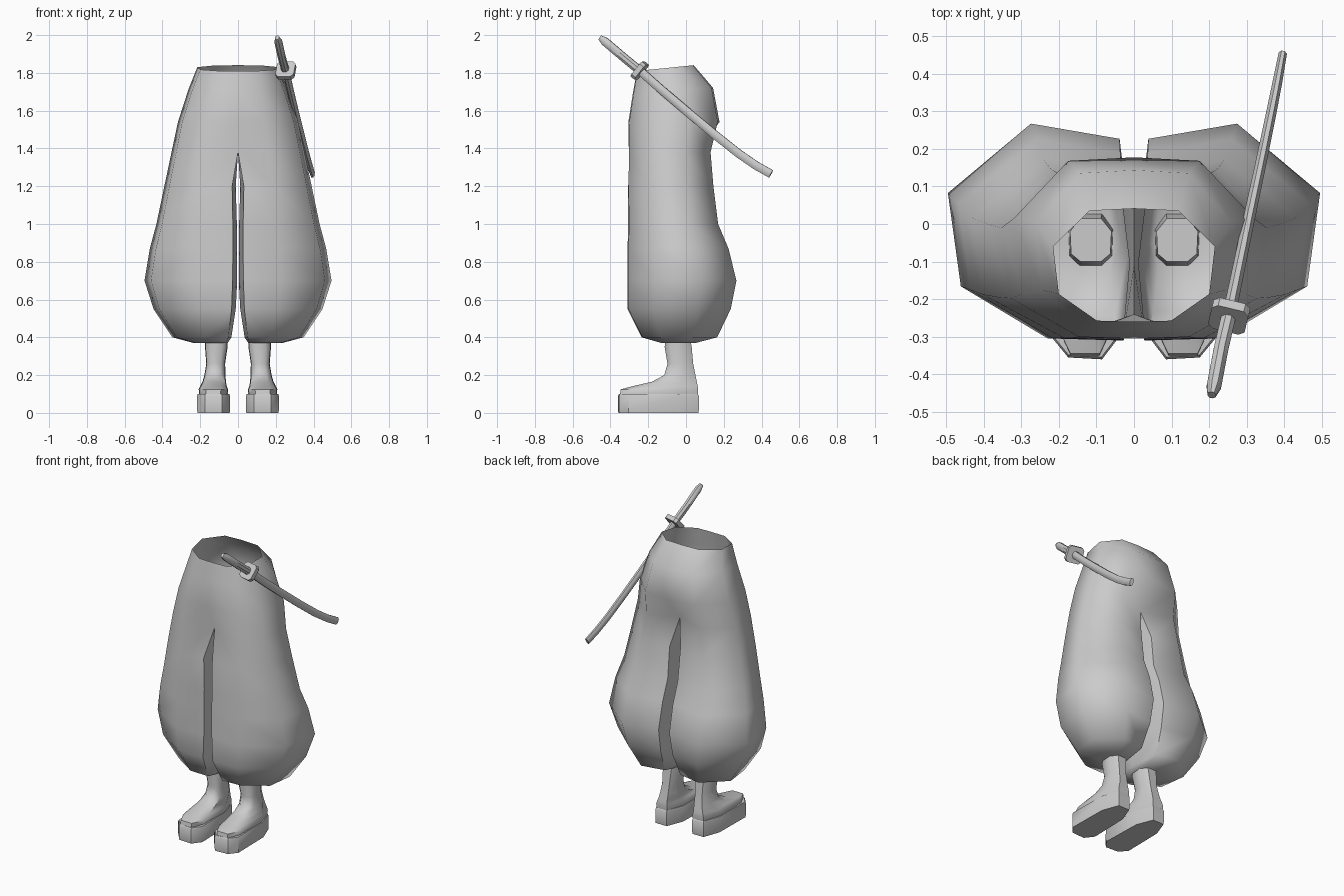
import bpy, bmesh
from math import cos, sin, pi
from mathutils import Vector

if "Cube" in bpy.data.objects:
    bpy.data.objects.remove(bpy.data.objects["Cube"])

grey = bpy.data.materials.new("plain grey")
grey.diffuse_color = (0.6, 0.6, 0.6, 1)
grey.use_nodes = True
grey.node_tree.nodes["Principled BSDF"].inputs["Base Color"].default_value = grey.diffuse_color


def finish(bm, name, angle, mirror=False):
    bmesh.ops.recalc_face_normals(bm, faces=bm.faces)
    me = bpy.data.meshes.new(name)
    bm.to_mesh(me)
    bm.free()
    me.materials.append(grey)
    ob = bpy.data.objects.new(name, me)
    bpy.context.collection.objects.link(ob)
    bpy.ops.object.select_all(action='DESELECT')
    ob.select_set(True)
    bpy.context.view_layer.objects.active = ob
    if mirror:
        mod = ob.modifiers.new("mirror", 'MIRROR')
        mod.merge_threshold = 0.0005
        bpy.ops.object.modifier_apply(modifier=mod.name)
        # mirrored open shells need consistent outward normals
        b2 = bmesh.new()
        b2.from_mesh(ob.data)
        bmesh.ops.recalc_face_normals(b2, faces=b2.faces)
        b2.to_mesh(ob.data)
        b2.free()
    bpy.ops.object.shade_smooth_by_angle(angle=angle * pi / 180)
    return ob


def bridge(bm, a, b, closed=True):
    n = len(a)
    for i in range(n if closed else n - 1):
        j = (i + 1) % n
        bm.faces.new((a[i], a[j], b[j], b[i]))


def loft(name, rings, angle, mirror=False):
    bm = bmesh.new()
    vs = [[bm.verts.new(p) for p in r] for r in rings]
    for a, b in zip(vs, vs[1:]):
        bridge(bm, a, b)
    bm.faces.new(vs[0])
    bm.faces.new(vs[-1])
    return finish(bm, name, angle, mirror)


# Trousers: one half, mirrored. Section runs front centre, round the outside, back centre, inner thigh
section = [(0.05, 0.0), (0.46, 0.01), (0.93, 0.25), (1, 0.68), (0.55, 1.0), (0.07, 0.93), (0, 0.45)]


def ring(z, inner, outer, front, back, tilt=0.0, joined=False):
    pts = []
    for i, (u, v) in enumerate(section):
        x = inner + u * (outer - inner)
        if joined and i in (0, 5, 6):
            x = 0
            v = {0: 0, 5: 1.02, 6: v}[i]
        pts.append(Vector((x, front + v * (back - front), z + tilt * v)))
    return pts


bm = bmesh.new()
hips = [ring(1.81, 0, 0.215, -0.26, 0.035, 0.03, True),
        ring(1.70, 0, 0.262, -0.28, 0.135, 0.02, True),
        ring(1.54, 0, 0.318, -0.305, 0.168, 0, True)]
crotch = ring(1.38, 0, 0.352, -0.307, 0.13, 0, True)
crotch[0].y, crotch[5].y = -0.24, 0.06
legs = [crotch,
        ring(1.20, 0.012, 0.39, -0.308, 0.145),
        ring(1.00, 0.006, 0.432, -0.307, 0.17),
        ring(0.87, 0.004, 0.467, -0.309, 0.225),
        ring(0.70, 0.004, 0.495, -0.31, 0.267),
        ring(0.55, 0.012, 0.447, -0.31, 0.237),
        ring(0.40, 0.035, 0.347, -0.235, 0.165),
        ring(0.37, 0.055, 0.235, -0.13, 0.05)]
hv = [[bm.verts.new(p) for p in r[:6]] for r in hips]
lv = [[bm.verts.new(p) for p in r] for r in legs]
for a, b in zip(hv, hv[1:] + [lv[0][:6]]):
    bridge(bm, a, b, closed=False)
for a, b in zip(lv, lv[1:]):
    bridge(bm, a, b)
bm.faces.new(lv[-1])
finish(bm, "baggy_trousers", 60, mirror=True)

# Thick sandal soles
outline = [(0.085, -0.36), (0.175, -0.355), (0.216, -0.305), (0.212, -0.04),
           (0.172, 0.068), (0.092, 0.068), (0.05, -0.04), (0.043, -0.305)]


def sole_ring(z, s):
    return [(0.13 + (x - 0.13) * s, -0.145 + (y + 0.145) * s, z) for x, y in outline]


loft("sandal_soles", [sole_ring(0, 0.99), sole_ring(0.015, 1), sole_ring(0.09, 1), sole_ring(0.1, 0.97)],
     40, mirror=True)

# Feet and ankles: stacked outlines whose front pulls back toward the ankle
foot_unit = [(-0.5, 0), (0.5, 0), (0.95, 0.18), (1, 0.7), (0.5, 1), (-0.5, 1), (-1, 0.7), (-0.95, 0.18)]


def foot_ring(z, cx, half, front, back):
    return [(cx + u * half, front + v * (back - front), z) for u, v in foot_unit]


loft("feet", [foot_ring(0.098, 0.13, 0.076, -0.35, 0.062),
              foot_ring(0.125, 0.13, 0.078, -0.345, 0.064),
              foot_ring(0.142, 0.13, 0.07, -0.28, 0.062),
              foot_ring(0.165, 0.126, 0.062, -0.18, 0.057),
              foot_ring(0.20, 0.122, 0.056, -0.115, 0.05),
              foot_ring(0.26, 0.118, 0.05, -0.098, 0.038),
              foot_ring(0.35, 0.115, 0.06, -0.113, 0.03),
              foot_ring(0.44, 0.115, 0.055, -0.10, 0.015)], 50, mirror=True)


# Sword: eight-sided sections swept along a slightly curved path
def sweep(name, path, angle):
    rings = []
    for i, (x, y, z, a, b) in enumerate(path):
        p, q = path[max(i - 1, 0)], path[min(i + 1, len(path) - 1)]
        d = (Vector(q[:3]) - Vector(p[:3])).normalized()
        side = d.cross(Vector((0, 0, 1))).normalized()
        up = side.cross(d)
        rings.append([Vector((x, y, z)) + side * a * cos(k * pi / 4 + pi / 8)
                      + up * b * sin(k * pi / 4 + pi / 8) for k in range(8)])
    return loft(name, rings, angle)


sweep("sword_handle", [(0.207, -0.455, 1.987, 0.012, 0.014), (0.213, -0.43, 1.967, 0.021, 0.024),
                       (0.232, -0.33, 1.882, 0.021, 0.024), (0.253, -0.24, 1.808, 0.021, 0.024)], 40)
sweep("sword_sheath", [(0.253, -0.24, 1.808, 0.019, 0.024), (0.278, -0.12, 1.702, 0.018, 0.024),
                       (0.303, 0.0, 1.6, 0.017, 0.024), (0.335, 0.15, 1.475, 0.016, 0.024),
                       (0.362, 0.28, 1.372, 0.015, 0.024), (0.38, 0.37, 1.31, 0.014, 0.024),
                       (0.395, 0.45, 1.265, 0.012, 0.024)], 40)

# Square guard with clipped corners
mid, axis = Vector((0.253, -0.245, 1.812)), Vector((0.2, 0.83, -0.69)).normalized()
side = axis.cross(Vector((0, 0, 1))).normalized()
up = side.cross(axis)
corners = [(0.035, -0.05), (0.05, -0.035), (0.05, 0.035), (0.035, 0.05),
           (-0.035, 0.05), (-0.05, 0.035), (-0.05, -0.035), (-0.035, -0.05)]
loft("sword_guard", [[mid + axis * t + side * a + up * b for a, b in corners] for t in (-0.014, 0.014)], 40)
